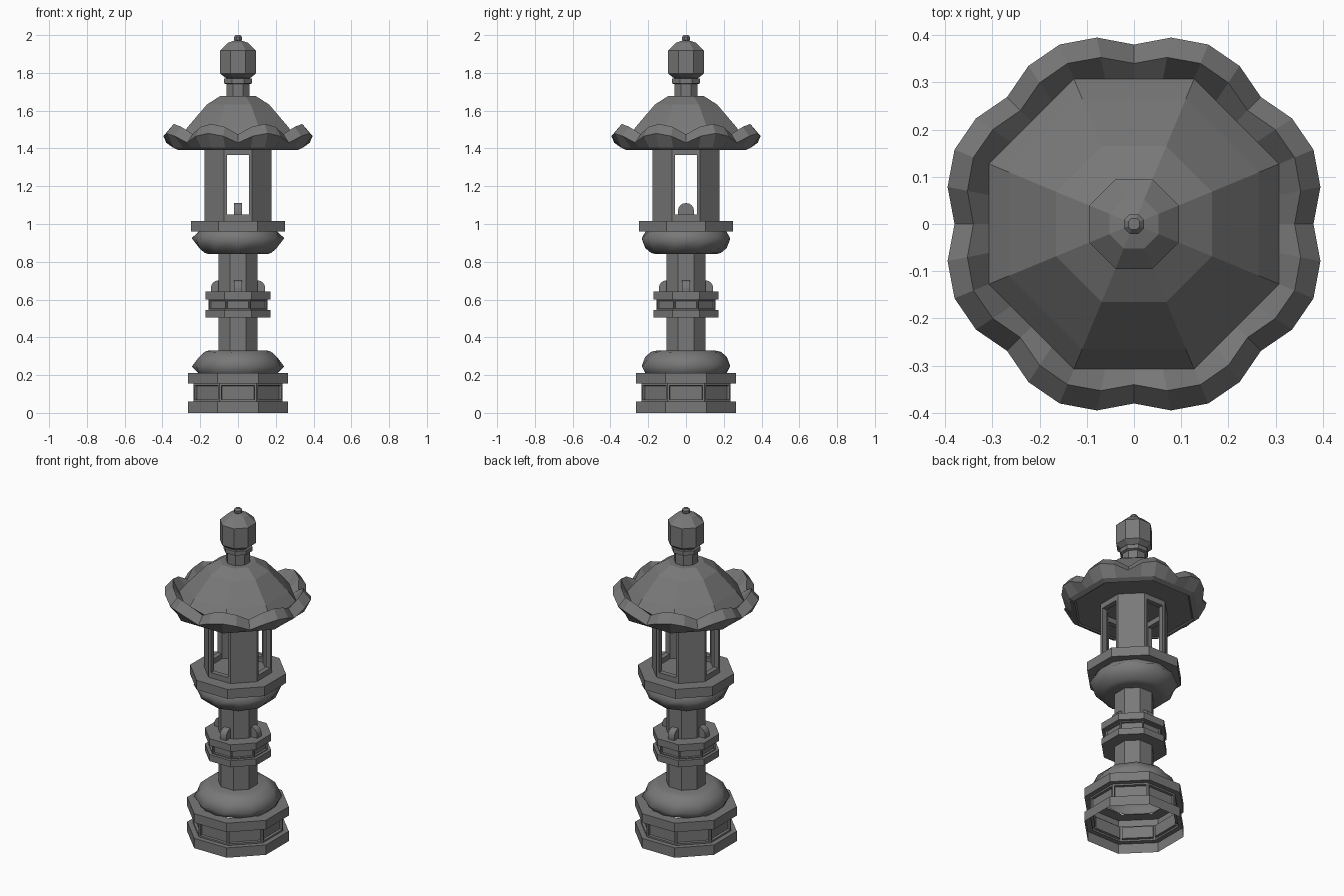
import bpy, bmesh, math
from math import cos, sin, pi, radians

cube = bpy.data.objects.get("Cube")
if cube:
    bpy.data.objects.remove(cube, do_unlink=True)

STONE = (0.19, 0.19, 0.19, 1.0)
stone = bpy.data.materials.new("grey stone")
stone.use_nodes = True
stone.diffuse_color = STONE
bsdf = stone.node_tree.nodes["Principled BSDF"]
bsdf.inputs["Base Color"].default_value = STONE
bsdf.inputs["Roughness"].default_value = 0.9


def finish(bm, name, smooth=False):
    mesh = bpy.data.meshes.new(name)
    bm.to_mesh(mesh)
    bm.free()
    mesh.materials.append(stone)
    for p in mesh.polygons:
        p.use_smooth = smooth
    ob = bpy.data.objects.new(name, mesh)
    bpy.context.collection.objects.link(ob)
    return ob


def stack(rings, bottom=True, top=True):
    """Skin a list of equal-length point rings, ordered from below upwards."""
    bm = bmesh.new()
    loops = [[bm.verts.new(p) for p in ring] for ring in rings]
    n = len(loops[0])
    for a, b in zip(loops, loops[1:]):
        for j in range(n):
            k = (j + 1) % n
            bm.faces.new((a[j], a[k], b[k], b[j]))
    if bottom:
        bm.faces.new(loops[0][::-1])
    if top:
        bm.faces.new(loops[-1])
    return bm


def octagon(apothem, z):
    """Octagon with flat sides facing the axes."""
    r = apothem / cos(pi / 8)
    return [(r * cos(pi / 8 + j * pi / 4), r * sin(pi / 8 + j * pi / 4), z) for j in range(8)]


def octagon_part(name, profile, **caps):
    return finish(stack([octagon(a, z) for a, z in profile], **caps), name)


def panelled_band(name, profile, band, margin, depth, **caps):
    """Octagonal part whose faces centred at the band height get sunken panels."""
    bm = stack([octagon(a, z) for a, z in profile], **caps)
    faces = [f for f in bm.faces
             if abs(f.calc_center_median().z - band) < 0.005 and abs(f.normal.z) < 0.1]
    bm.normal_update()
    faces = [f for f in bm.faces
             if abs(f.calc_center_median().z - band) < 0.005 and abs(f.normal.z) < 0.1]
    bmesh.ops.inset_individual(bm, faces=faces, thickness=margin)
    bmesh.ops.inset_individual(bm, faces=faces, thickness=0.003, depth=-depth)
    return finish(bm, name)


def petal_bell(name, place):
    """Ten-petalled rounded bell; place maps its height to the final height."""
    ridge = [(0.208, 0.21), (0.245, 0.245), (0.208, 0.29), (0.18, 0.32), (0.155, 0.33)]
    middle = [(0.215, 0.21), (0.234, 0.25), (0.215, 0.298), (0.185, 0.323), (0.155, 0.33)]
    rings = []
    for pair in zip(ridge, middle):
        ring = []
        for j in range(20):
            r, z = pair[j % 2]
            t = j * pi / 10
            ring.append((r * cos(t), r * sin(t), place(z)))
        rings.append(ring)
    if rings[0][0][2] > rings[-1][0][2]:
        rings.reverse()
        return finish(stack(rings, bottom=True, top=False), name, smooth=True)
    return finish(stack(rings, bottom=False, top=True), name, smooth=True)


def round_tab(name, x, y, z, turn, radius, straight):
    """Thin upright tab with a half-round top."""
    outline = [(-radius, 0), (radius, 0)]
    outline += [(radius * cos(i * pi / 8), straight + radius * sin(i * pi / 8)) for i in range(9)]
    half = 0.021
    rings = [[(u, side, w) for u, w in outline] for side in (half, -half)]
    bm = stack(rings)
    bmesh.ops.remove_doubles(bm, verts=bm.verts, dist=0.0005)
    bmesh.ops.recalc_face_normals(bm, faces=bm.faces)
    ob = finish(bm, name)
    ob.location = (x, y, z)
    ob.rotation_euler.z = turn
    return ob


# Base with sunken panels, open underneath
panelled_band("base", [(0.265, 0), (0.265, 0.06), (0.236, 0.06), (0.236, 0.155),
                       (0.265, 0.155), (0.265, 0.21), (0.2, 0.21)],
              0.1075, 0.014, 0.014, bottom=False, top=False)
petal_bell("lower_bell", lambda z: z)

# Shaft and its panelled collar
octagon_part("shaft", [(0.103, 0.325), (0.103, 0.845)])
panelled_band("collar", [(0.1, 0.505), (0.173, 0.505), (0.173, 0.545), (0.155, 0.545),
                         (0.155, 0.6), (0.173, 0.6), (0.173, 0.642), (0.1, 0.642)],
              0.5725, 0.008, 0.01, bottom=False, top=False)
for i, side in enumerate(("left", "back", "right", "front")):
    t = i * pi / 2
    round_tab("collar_tab_" + side, 0.102 * cos(t), 0.102 * sin(t), 0.64, t, 0.042, 0.02)

# Bell and platform under the light chamber
petal_bell("upper_bell", lambda z: 1.17 - z)
octagon_part("platform", [(0.25, 0.96), (0.25, 1.017)])

# Hollow light chamber with windows on the four axis faces
bm = stack([octagon(0.178, z) for z in (1.015, 1.033, 1.382, 1.4)], bottom=False, top=False)
bm.normal_update()
windows = [f for f in bm.faces
           if f.calc_area() > 0.02 and max(abs(f.normal.x), abs(f.normal.y)) > 0.9]
bmesh.ops.inset_individual(bm, faces=windows, thickness=0.023)
bmesh.ops.delete(bm, geom=windows, context='FACES')
chamber = finish(bm, "light_chamber")
wall = chamber.modifiers.new("wall", 'SOLIDIFY')
wall.thickness = 0.03
wall.offset = -1
round_tab("flame_holder", 0, 0, 1.015, pi / 2, 0.043, 0.053)


# Roof with a scalloped, upturned eave
def eave_ring(apothem, z, bulge=0.0, lift=0.0):
    ring = []
    for j in range(32):
        t = j * 2 * pi / 32
        off = (t + pi / 8) % (pi / 4) - pi / 8
        r = apothem / cos(off) + bulge * abs(sin(8 * off))
        ring.append((r * cos(t), r * sin(t), z + lift * sin(4 * abs(off))))
    return ring


finish(stack([eave_ring(0.15, 1.398), eave_ring(0.31, 1.398), eave_ring(0.318, 1.392),
              eave_ring(0.345, 1.405),
              eave_ring(0.38, 1.43, 0.015, 0.05),
              eave_ring(0.34, 1.475, 0.013, 0.055),
              eave_ring(0.307, 1.458), eave_ring(0.265, 1.515),
              eave_ring(0.165, 1.632), eave_ring(0.095, 1.677)]), "roof")

# Finial: neck, ring, jewel and knob
octagon_part("finial_neck", [(0.062, 1.67), (0.062, 1.745)])
octagon_part("finial_ring", [(0.062, 1.74), (0.075, 1.745), (0.075, 1.77), (0.062, 1.772)])
octagon_part("finial_jewel", [(0.062, 1.77), (0.095, 1.797), (0.095, 1.918),
                              (0.052, 1.96), (0.015, 1.972)])
octagon_part("finial_knob", [(0.012, 1.965), (0.021, 1.975), (0.021, 1.99), (0.012, 2.0)])
